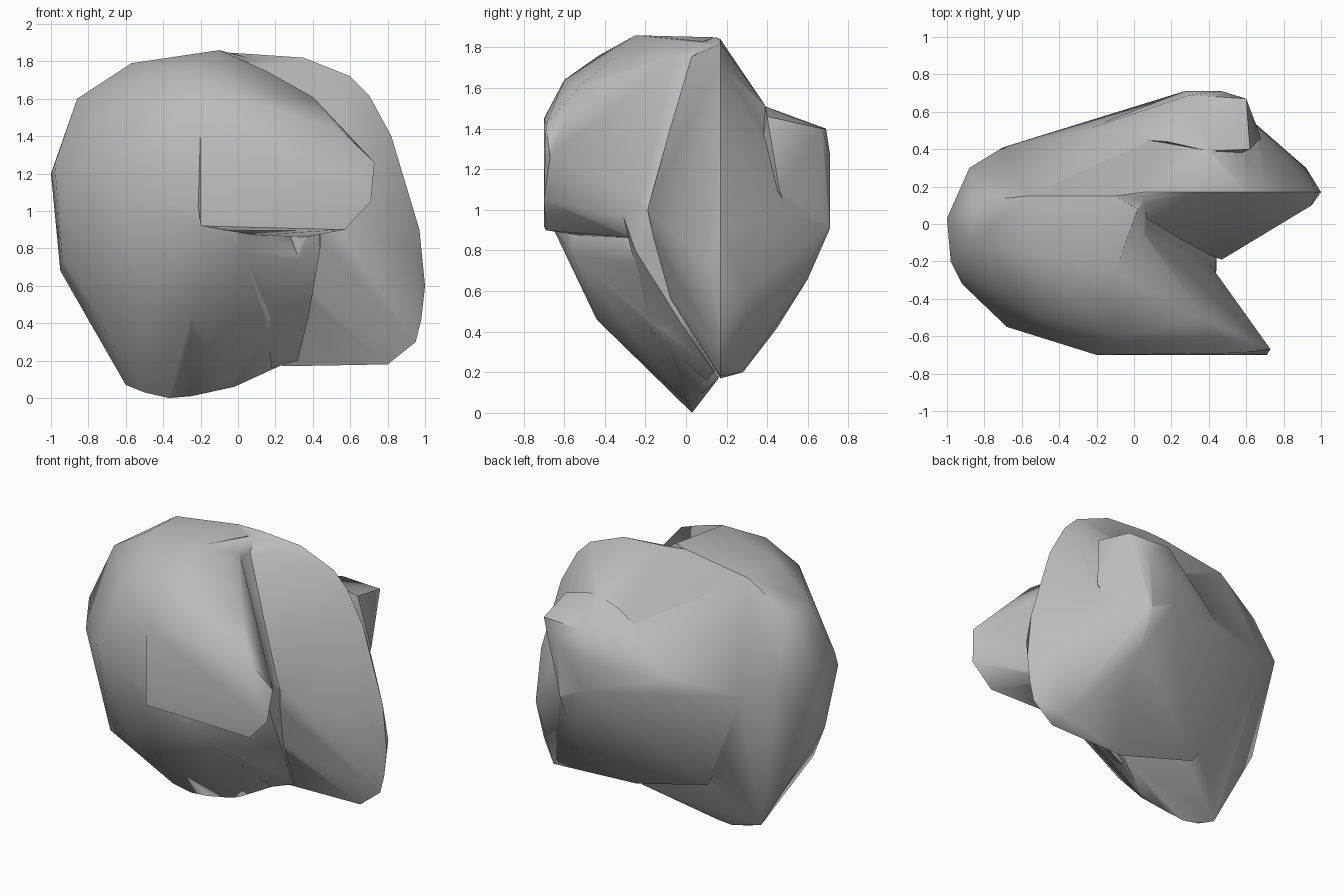
import bpy
import bmesh

default_cube = bpy.data.objects.get("Cube")
if default_cube:
    bpy.data.objects.remove(default_cube, do_unlink=True)

# One plain stone colour
stone = bpy.data.materials.new("stone_grey")
stone.use_nodes = True
stone.diffuse_color = (0.5, 0.5, 0.5, 1)
stone.node_tree.nodes["Principled BSDF"].inputs["Base Color"].default_value = stone.diffuse_color


def hull_object(name, points):
    """Wrap a faceted convex skin around a few guide points."""
    bm = bmesh.new()
    for point in points:
        bm.verts.new(point)
    result = bmesh.ops.convex_hull(bm, input=bm.verts)
    loose = {v for v in result["geom_interior"] + result["geom_unused"]
             if isinstance(v, bmesh.types.BMVert)}
    bmesh.ops.delete(bm, geom=list(loose), context="VERTS")
    bmesh.ops.recalc_face_normals(bm, faces=bm.faces)
    mesh = bpy.data.meshes.new(name)
    bm.to_mesh(mesh)
    bm.free()
    mesh.materials.append(stone)
    obj = bpy.data.objects.new(name, mesh)
    bpy.context.collection.objects.link(obj)
    return obj


# Rounded left end of the main body
round_end = [(-1, .03, 1.2), (-.98, -.2, 1.25), (-.92, -.32, 1.1), (-.95, 0, .68),
             (-.94, -.15, .75), (-.86, -.1, 1.6), (-.86, .12, 1.58),
             (-.57, -.15, 1.79), (-.68, -.55, 1.15), (-.5, -.5, 1.6),
             (-.75, -.3, .45), (-.5, -.42, .48)]

# Rear surface shared by the body and the back wall
shared_rear = [(-.88, .3, 1.2), (-.57, .15, 1.78), (-.7, .41, 1.1),
               (-.33, .48, 1.1), (-.1, .15, 1.85)]

# Keel along the underside of the body
keel = [(-.6, .05, .07), (-.5, .02, .03), (-.37, .03, 0), (-.25, .03, .01),
        (-.02, .04, .06), (.22, .16, .17)]

# Front and inner faces of the main body
front = [(-.1, -.25, 1.86), (-.3, -.43, 1.76), (-.1, -.6, 1.64), (-.2, -.7, 1.45),
         (-.2, -.66, .92), (-.25, -.44, .46), (.02, -.56, .78), (.33, -.25, .74),
         (.22, -.12, .4), (.02, .08, 1.83), (-.06, 0, .06)]

# Front lobe: flat face, tip and inner wall
lobe = [(-.2, -.7, .92), (.57, -.69, .9), (.71, -.7, 1.05), (.73, -.67, 1.26),
        (.56, -.69, 1.42), (-.2, -.7, 1.45), (-.1, -.6, 1.64), (-.3, -.43, 1.76),
        (-.1, -.25, 1.86), (.15, -.36, 1.75), (.4, -.52, 1.61), (.45, -.32, 1.05),
        (.02, -.02, 1.78), (.38, -.18, 1.05), (.36, -.25, .86), (.1, -.5, .87)]

# Thin crest running down the right edge, given as x and z
crest_profile = [(.05, 1.84), (.35, 1.82), (.6, 1.72), (.7, 1.62), (.82, 1.4),
                 (.97, .9), (1, .6), (.98, .42), (.95, .3), (.8, .18), (.25, .17)]
crest = [(x, .17, z) for x, z in crest_profile]

# Back wall: faces towards the cleft, then its rear
wall_front = [(.95, .1, .75), (.78, .03, .85), (.6, -.07, .95), (.47, -.19, 1),
              (.35, -.1, .6), (.05, .02, 1.75)]
wall_rear = [(.8, .28, .2), (.4, .4, 1.5), (.45, .45, .42), (.45, .6, .66),
             (.92, .3, .6), (.45, .71, .92), (.27, .71, 1), (.66, .5, 1),
             (-.3, .2, .32)]

# Web filling the bottom of the cleft between lobe and wall
web = [(-.1, .15, 1.85), (-.1, -.25, 1.86), (.05, .14, 1.82), (.06, -.1, 1.74),
       (.43, -.32, 1), (.44, -.18, 1), (.44, -.25, .8), (.38, -.03, .45),
       (.15, -.17, .4), (.18, .1, .16), (.32, .14, .2)]

# Shoulder bulging from the rear of the wall
shoulder = [(.18, .44, 1.47), (.4, .39, 1.51), (.62, .4, 1.46), (.3, .69, 1.4),
            (.6, .67, 1.4), (.27, .71, 1.2), (.47, .71, 1.27), (.45, .71, .91),
            (.27, .71, 1), (-.33, .48, 1.1), (.68, .46, 1.1), (.45, .6, .66),
            (.4, .3, 1)]

body = hull_object("rock_body", round_end + shared_rear + keel + front)
parts = [hull_object("front_lobe", lobe),
         hull_object("back_wall", crest + shared_rear + wall_front + wall_rear),
         hull_object("cleft_web", web),
         hull_object("rear_shoulder", shoulder)]

# Fuse the masses into one continuous rock
bpy.context.view_layer.objects.active = body
body.select_set(True)
for part in parts:
    fuse = body.modifiers.new("fuse_" + part.name, "BOOLEAN")
    fuse.operation = "UNION"
    fuse.solver = "EXACT"
    fuse.object = part
    bpy.ops.object.modifier_apply(modifier=fuse.name)
    bpy.data.objects.remove(part, do_unlink=True)

# Soft shading with only the sharp rims kept
bpy.ops.object.select_all(action="DESELECT")
body.select_set(True)
bpy.context.view_layer.objects.active = body
bpy.ops.object.shade_smooth_by_angle(angle=0.9)
